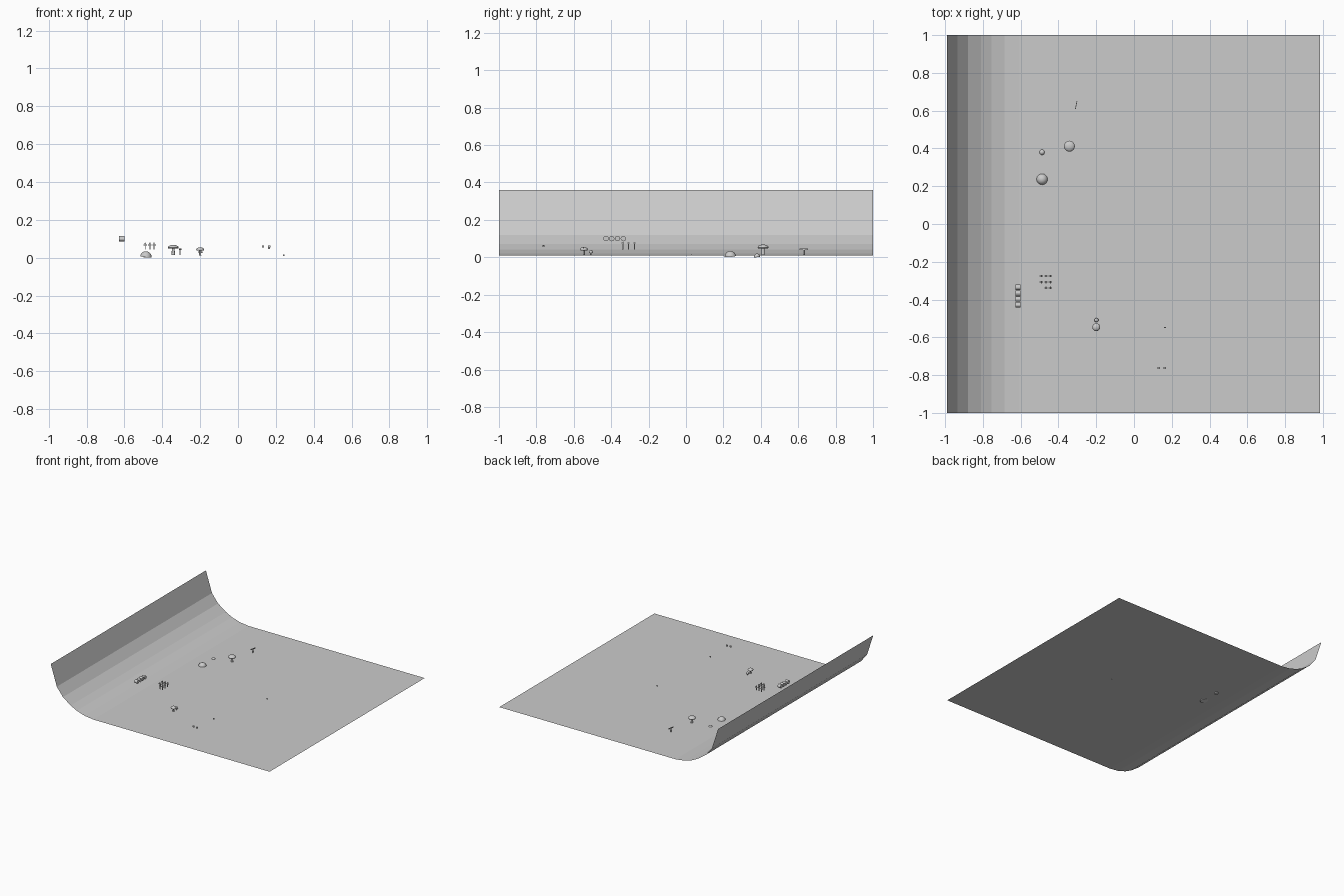
import bpy, bmesh, math
from mathutils import Matrix, Vector

if "Cube" in bpy.data.objects:
    bpy.data.objects.remove(bpy.data.objects["Cube"])

grey = bpy.data.materials.new("plain_grey")
grey.diffuse_color = (0.6, 0.6, 0.6, 1)
grey.use_nodes = True
grey.node_tree.nodes["Principled BSDF"].inputs["Base Color"].default_value = grey.diffuse_color


def finish(name, bm, smooth=False):
    bmesh.ops.recalc_face_normals(bm, faces=bm.faces[:])
    me = bpy.data.meshes.new(name)
    bm.to_mesh(me)
    bm.free()
    me.materials.append(grey)
    for p in me.polygons:
        p.use_smooth = smooth
    ob = bpy.data.objects.new(name, me)
    bpy.context.collection.objects.link(ob)
    if smooth:
        bpy.ops.object.select_all(action='DESELECT')
        ob.select_set(True)
        bpy.context.view_layer.objects.active = ob
        bpy.ops.object.shade_smooth_by_angle(angle=math.radians(40))
    return ob


def add_box(bm, c, s):
    bmesh.ops.create_cube(bm, size=1, matrix=Matrix.Translation(c) @ Matrix.Diagonal((*s, 1)))


def lathe(name, profile, loc, tilt=(0, 0), n=16):
    """Revolve (radius, z) points around z, closed by poles at both ends."""
    bm = bmesh.new()
    vs = [bm.verts.new((r, 0, z)) for r, z in profile]
    es = [bm.edges.new(p) for p in zip(vs, vs[1:])]
    bmesh.ops.spin(bm, geom=vs + es, cent=(0, 0, 0), axis=(0, 0, 1),
                   angle=2 * math.pi, steps=n, use_duplicate=False)
    bmesh.ops.remove_doubles(bm, verts=bm.verts[:], dist=1e-5)
    rot = Matrix.Rotation(tilt[0], 4, 'X') @ Matrix.Rotation(tilt[1], 4, 'Y')
    bmesh.ops.transform(bm, matrix=Matrix.Translation(loc) @ rot, verts=bm.verts[:])
    return finish(name, bm, True)


def dome(r, z0, z1, steps=5):
    return [(r * math.cos(i / steps * math.pi / 2), z0 + (z1 - z0) * math.sin(i / steps * math.pi / 2))
            for i in range(steps + 1)]


def mushroom(name, x, y, r, stem_r, low, rim, top):
    prof = [(0, low), (stem_r, low), (stem_r * 0.8, rim), (r * 0.9, rim - 0.002)]
    lathe(name, prof + dome(r, rim + 0.003, top), (x, y, 0))


# curved ground sheet, one layer thick
profile = [(-0.99, 0.36), (-0.935, 0.19), (-0.88, 0.12), (-0.81, 0.07), (-0.755, 0.042),
           (-0.685, 0.02), (-0.605, 0.01), (0.985, 0.01)]
bm = bmesh.new()
rows = [[bm.verts.new((x, y, z)) for y in (-1, 1)] for x, z in profile]
for a, b in zip(rows, rows[1:]):
    bm.faces.new((a[0], b[0], b[1], a[1]))
finish("ground_sheet", bm)

# mushrooms
mushroom("large_mushroom", -0.342, 0.412, 0.029, 0.009, 0.013, 0.05, 0.068)
mushroom("middle_mushroom", -0.2, -0.546, 0.021, 0.006, 0.012, 0.039, 0.055)
mushroom("small_mushroom", -0.199, -0.509, 0.011, 0.004, 0.012, 0.026, 0.038)

# tilted caps resting in the sheet
lathe("large_cap", [(0, 0.003)] + dome(0.03, 0.003, 0.032), (-0.487, 0.237, 0.002), (0.1, 0.12))
lathe("small_cap", [(0, 0.0)] + dome(0.016, 0.0, 0.018), (-0.487, 0.38, 0.002), (0.1, 0.1))

# thin T-shaped post
bm = bmesh.new()
add_box(bm, (0, 0, 0.044), (0.004, 0.044, 0.008))
add_box(bm, (0, 0, 0.028), (0.004, 0.01, 0.03))
bmesh.ops.rotate(bm, verts=bm.verts[:], matrix=Matrix.Rotation(-0.2, 3, 'Z'))
bmesh.ops.translate(bm, verts=bm.verts[:], vec=(-0.306, 0.63, 0))
finish("thin_post", bm)

# cluster of small crossed posts
bm = bmesh.new()
for i, x in enumerate((-0.49, -0.466, -0.443)):
    for j, y in enumerate((-0.338, -0.308, -0.275)):
        if i == 0 and j == 0:
            continue
        add_box(bm, (x, y, 0.061), (0.005, 0.006, 0.036))
        add_box(bm, (x, y, 0.068), (0.018, 0.005, 0.006))
        add_box(bm, (x, y, 0.076), (0.006, 0.012, 0.005))
finish("post_cluster", bm)

# row of four drums lying along x
for i in range(4):
    bm = bmesh.new()
    m = Matrix.Translation((-0.614, -0.428 + i * 0.031, 0.1)) @ Matrix.Rotation(math.pi / 2, 4, 'Y')
    bmesh.ops.create_cone(bm, cap_ends=True, segments=12, radius1=0.0145, radius2=0.0145,
                          depth=0.027, matrix=m)
    finish("drum_%d" % (i + 1), bm)

# scattered specks
for i, (x, y, z, s) in enumerate([(0.132, -0.762, 0.06, 0.013), (0.164, -0.762, 0.059, 0.013),
                                  (0.164, -0.548, 0.05, 0.009), (0.241, 0.03, 0.013, 0.008)]):
    bm = bmesh.new()
    add_box(bm, (x, y, z), (s, s * 0.7, s * 0.8))
    finish("speck_%d" % (i + 1), bm)
